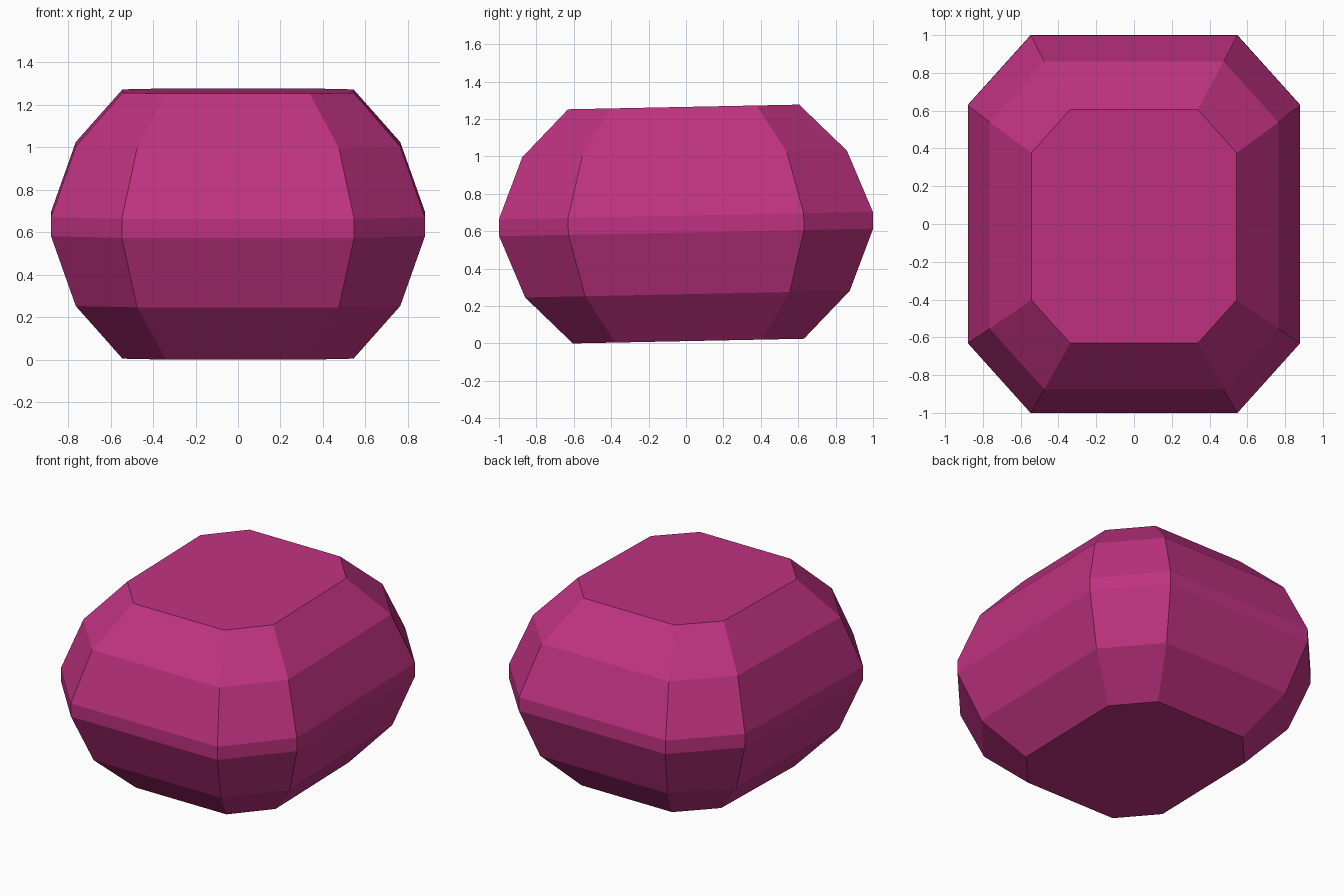
import bpy, bmesh
from mathutils import Matrix

if "Cube" in bpy.data.objects:
    bpy.data.objects.remove(bpy.data.objects["Cube"])

# Octagonal outline at the girdle (anticlockwise from above)
W, D, CX, CY = 0.88, 1.0, 0.547, 0.63
outline = [(CX, -D), (W, -CY), (W, CY), (CX, D),
           (-CX, D), (-W, CY), (-W, -CY), (-CX, -D)]

# Scale of the outline and height of each facet ring, mirrored above and below
upper = [(1.0, 0.045), (0.868, 0.375), (0.618, 0.626)]
levels = [(s, -z) for s, z in reversed(upper)] + upper

# Cut stone: stacked rings joined by flat facets, capped at both ends
bm = bmesh.new()
rings = [[bm.verts.new((x * s, y * s, z)) for x, y in outline] for s, z in levels]
for low, high in zip(rings, rings[1:]):
    for i in range(8):
        j = (i + 1) % 8
        bm.faces.new((low[i], low[j], high[j], high[i]))
bm.faces.new(rings[-1])
bm.faces.new(rings[0][::-1])

# Slight tilt, then rest on the ground
bm.transform(Matrix.Rotation(0.0203, 4, 'X'))
bottom = min(v.co.z for v in bm.verts)
bm.transform(Matrix.Translation((0, 0, -bottom)))

mesh = bpy.data.meshes.new("gemstone")
bm.to_mesh(mesh)
bm.free()
mat = bpy.data.materials.new("magenta")
mat.diffuse_color = (0.52, 0.032, 0.22, 1)
mat.use_nodes = True
mat.node_tree.nodes["Principled BSDF"].inputs["Base Color"].default_value = mat.diffuse_color
mesh.materials.append(mat)
gem = bpy.data.objects.new("gemstone", mesh)
bpy.context.collection.objects.link(gem)
